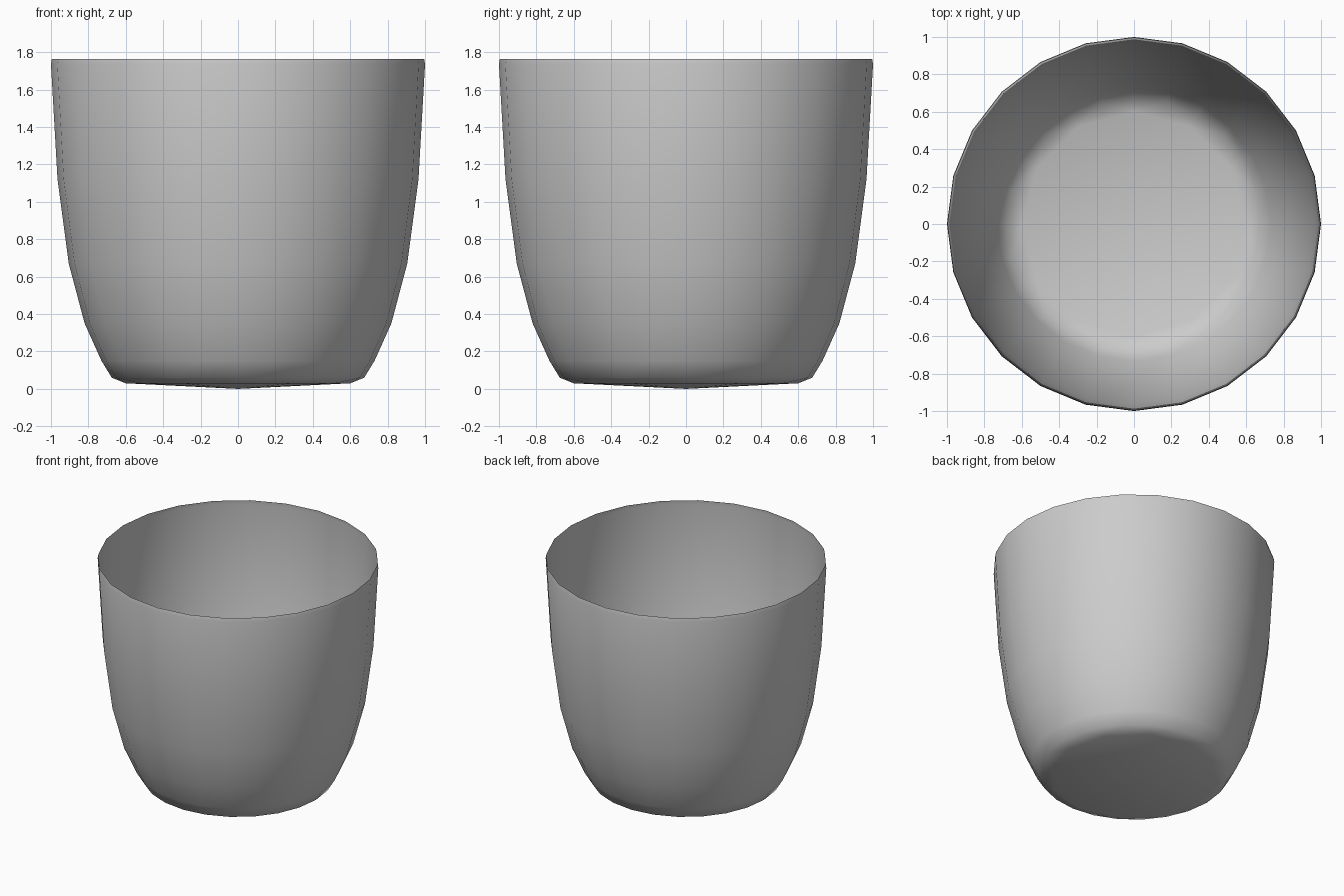
import bpy, bmesh, math

if "Cube" in bpy.data.objects:
    bpy.data.objects.remove(bpy.data.objects["Cube"])

SIDES = 24
# Wall profile (radius, height) from foot to rim
PROFILE = [(0.675, 0.06), (0.73, 0.15), (0.82, 0.35), (0.905, 0.67),
           (0.965, 1.12), (1.0, 1.735), (0.995, 1.765)]

bm = bmesh.new()


def ring(radius, z, count):
    return [bm.verts.new((radius * math.cos(2 * math.pi * i / count),
                          radius * math.sin(2 * math.pi * i / count), z))
            for i in range(count)]


# Thin wall
rings = [ring(r, z, SIDES) for r, z in PROFILE]
for low, high in zip(rings, rings[1:]):
    for i in range(SIDES):
        j = (i + 1) % SIDES
        bm.faces.new((low[i], low[j], high[j], high[i]))

# Shallow base: the foot ring steps down to half as many sides, then a fan
foot = rings[0]
half = SIDES // 2
base = ring(0.6, 0.03, half)
centre = bm.verts.new((0, 0, 0))
for i in range(half):
    j = (i + 1) % half
    a, b, c = foot[2 * i], foot[2 * i + 1], foot[(2 * i + 2) % SIDES]
    bm.faces.new((base[i], b, a))
    bm.faces.new((base[i], base[j], b))
    bm.faces.new((base[j], c, b))
    bm.faces.new((centre, base[j], base[i]))

bmesh.ops.recalc_face_normals(bm, faces=bm.faces)
# Keep the outside facing out
bm.faces.ensure_lookup_table()
f = bm.faces[0]
if f.normal.dot(f.calc_center_median()) < 0:
    bmesh.ops.reverse_faces(bm, faces=bm.faces)
for f in bm.faces:
    f.smooth = True

mesh = bpy.data.meshes.new("cup")
bm.to_mesh(mesh)
bm.free()
cup = bpy.data.objects.new("cup", mesh)
bpy.context.collection.objects.link(cup)
